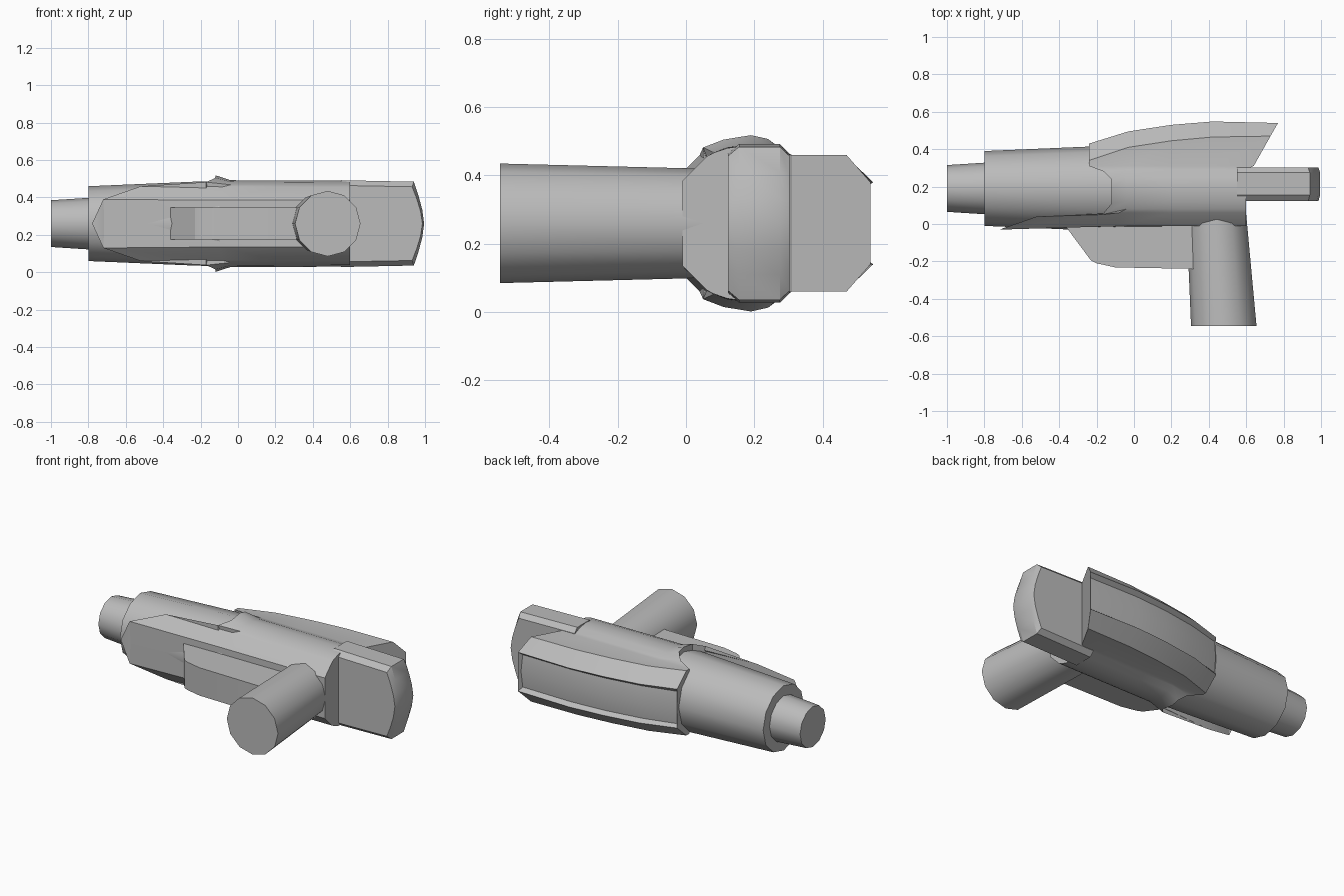
import bpy, bmesh, math
from mathutils import Vector

if "Cube" in bpy.data.objects:
    bpy.data.objects.remove(bpy.data.objects["Cube"], do_unlink=True)

CY, CZ = 0.19, 0.26     # centre line of the barrel

grey = bpy.data.materials.new("plain_grey")
grey.use_nodes = True
COLOUR = (0.5, 0.5, 0.5, 1)
grey.diffuse_color = COLOUR
grey.node_tree.nodes["Principled BSDF"].inputs["Base Color"].default_value = COLOUR


def finish(name, bm, angle=32):
    bmesh.ops.remove_doubles(bm, verts=bm.verts, dist=0.0005)
    bmesh.ops.recalc_face_normals(bm, faces=bm.faces)
    mesh = bpy.data.meshes.new(name)
    bm.to_mesh(mesh)
    bm.free()
    mesh.materials.append(grey)
    obj = bpy.data.objects.new(name, mesh)
    bpy.context.collection.objects.link(obj)
    bpy.ops.object.select_all(action='DESELECT')
    obj.select_set(True)
    bpy.context.view_layer.objects.active = obj
    bpy.ops.object.shade_smooth_by_angle(angle=math.radians(angle))
    return obj


def loft(name, rings, angle=32):
    """Skin closed rings of equal length and cap both ends."""
    bm = bmesh.new()
    rows = [[bm.verts.new(p) for p in ring] for ring in rings]
    n = len(rows[0])
    for a, b in zip(rows, rows[1:]):
        for i in range(n):
            j = (i + 1) % n
            bm.faces.new((a[i], a[j], b[j], b[i]))
    bm.faces.new(rows[0])
    bm.faces.new(rows[-1])
    return finish(name, bm, angle)


def circle(centre, radius, axis, sides=12):
    pts = []
    for i in range(sides):
        t = math.tau * i / sides
        u, w = radius * math.cos(t), radius * math.sin(t)
        offset = (0, u, w) if axis == "x" else (u, 0, w)
        pts.append(Vector(centre) + Vector(offset))
    return pts


# Muzzle and barrel
loft("muzzle", [circle((-1, CY, CZ), 0.125, "x"),
                circle((-0.75, CY, CZ), 0.141, "x")])
loft("barrel", [circle((-0.8, CY, CZ), 0.2, "x"),
                circle((-0.24, CY, CZ), 0.224, "x"),
                circle((-0.1, CY, CZ), 0.228, "x")])

# Grip
loft("grip", [circle((0.44, 0.05, CZ), 0.16, "y"),
              circle((0.48, -0.545, CZ), 0.175, "y")])

# Trigger guard block
guard = [(-0.37, 0.04), (-0.36, -0.02), (-0.23, -0.195), (-0.2, -0.21),
         (-0.1, -0.232), (0.33, -0.24), (0.33, 0.04)]
loft("trigger_guard", [[(x, y, CZ + s * 0.086) for x, y in guard] for s in (-1, 1)], 20)

# Stock with a curved butt and chamfered sides
def stock_ring(y, inset):
    half = [(0.55, 0.232), (0.94, 0.224), (0.965, 0.15), (0.985, 0.075)]
    up = [(x, z * (1 - 4 * inset)) for x, z in half]
    outline = up + [(0.995, 0)] + [(x, -z) for x, z in reversed(up)]
    return [(x - inset * (x > 0.9) * 0.3, y, CZ + z) for x, z in outline]

loft("stock", [stock_ring(0.123, 0.03), stock_ring(0.155, 0),
               stock_ring(0.275, 0), stock_ring(0.303, 0.03)], 25)

# Body shell: each row runs back from the flared lip, (x, y, half width) at
# lip, shoulder and rear; fin rows also carry two heights in between
rows = [
    ((-0.78, -0.03, 0), (-0.1, -0.015, 0), (0.6, -0.01, 0)),
    ((-0.72, -0.03, 0.13), (-0.1, -0.012, 0.125), (0.6, -0.01, 0.125)),
    ((-0.52, 0.04, 0.2), (-0.08, 0.06, 0.197), (0.6, 0.06, 0.195)),
    ((-0.17, 0.05, 0.222), (-0.04, 0.08, 0.208), (0.6, 0.08, 0.206)),
    ((-0.12, 0.11, 0.245), (-0.04, 0.12, 0.224), (0.6, 0.12, 0.22)),
    ((-0.12, 0.19, 0.258), (-0.04, 0.19, 0.232), (0.6, 0.19, 0.23)),
    ((-0.12, 0.24, 0.247), (-0.04, 0.25, 0.222), (0.6, 0.25, 0.22)),
    ((-0.16, 0.28, 0.217), (-0.04, 0.29, 0.204), (0.6, 0.29, 0.204)),
    ((-0.24, 0.31, 0.2), (-0.03, 0.31, 0.2), (0.64, 0.31, 0.2)),
    ((-0.24, 0.34, 0.2), (-0.03, 0.41, 0.2), (0.73, 0.47, 0.2), (0.445, 0.465)),
    ((-0.24, 0.43, 0.12), (-0.03, 0.495, 0.12), (0.77, 0.54, 0.12), (0.53, 0.548)),
    ((-0.24, 0.415, 0.1), (-0.03, 0.47, 0.1), (0.755, 0.515, 0.1), (0.505, 0.52)),
    ((-0.24, 0.425, 0), (-0.03, 0.485, 0), (0.76, 0.525, 0), (0.518, 0.533)),
]


def stations(lip, shoulder, rear, heights=None):
    pts = [Vector(lip), Vector(shoulder)]
    for k, x in enumerate((0.2, 0.42)):
        p = pts[1].lerp(Vector(rear), (x - shoulder[0]) / (rear[0] - shoulder[0]))
        if heights:
            p.y = heights[k]
        pts.append(p)
    return pts + [Vector(rear)]


bm = bmesh.new()
sides = []
for s in (1, -1):
    sides.append([[bm.verts.new((p.x, p.y, CZ + s * p.z)) for p in stations(*r)]
                  for r in rows])
for grid in sides:
    for a, b in zip(grid, grid[1:]):
        for i in range(len(a) - 1):
            bm.faces.new((a[i], a[i + 1], b[i + 1], b[i]))
# Close the front lip and rear end with bands from side to side
for end in (0, -1):
    for k in range(len(rows) - 1):
        l, r = sides
        bm.faces.new((l[k][end], l[k + 1][end], r[k + 1][end], r[k][end]))
finish("body_shell", bm, 28)
